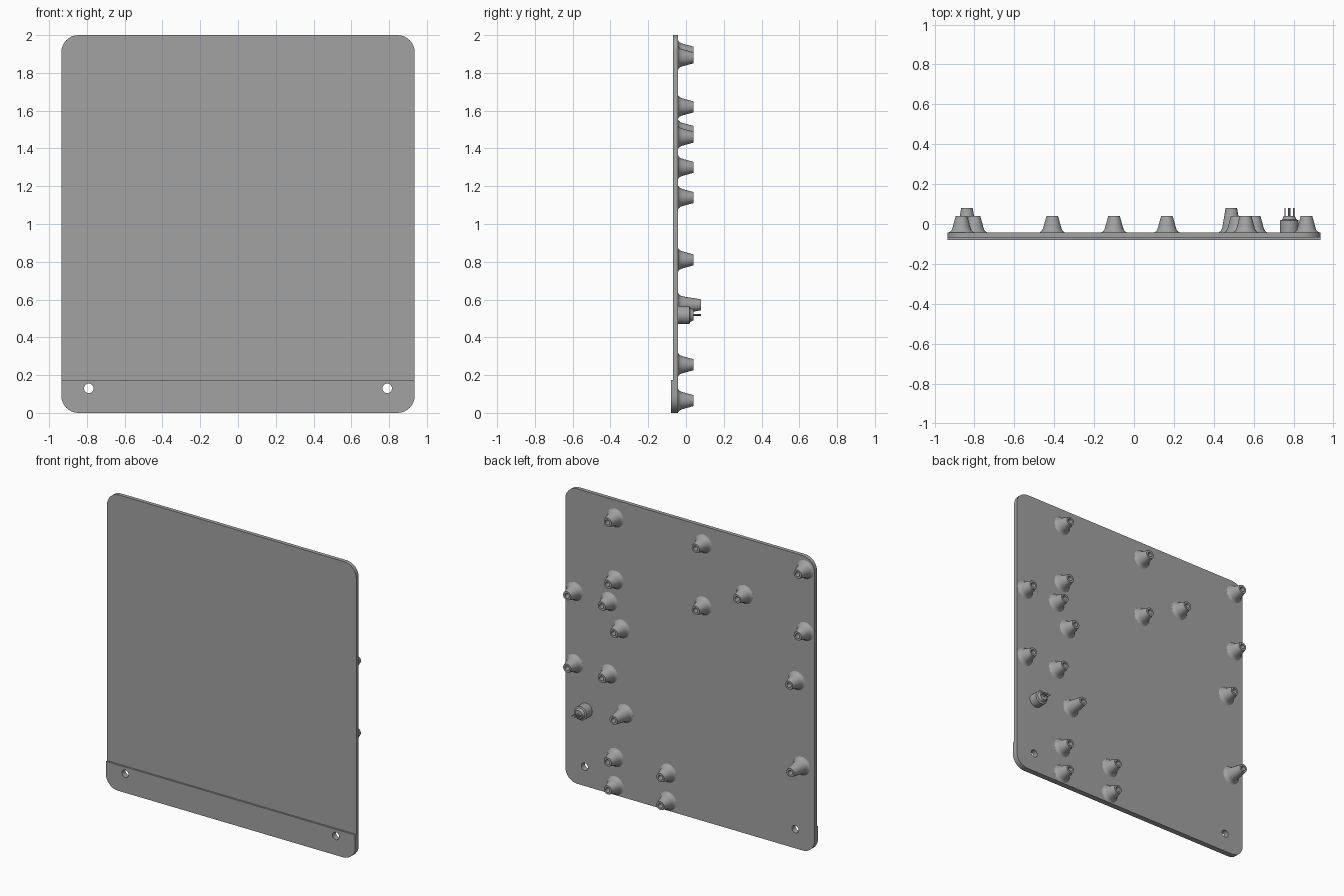
import bpy, bmesh, math
from mathutils import Matrix

if "Cube" in bpy.data.objects:
    bpy.data.objects.remove(bpy.data.objects["Cube"])

HALF, BACK, SPLIT, R = 0.935, -0.042, 0.175, 0.09

grey = bpy.data.materials.new("plain grey")
grey.diffuse_color = (0.36, 0.36, 0.36, 1)
grey.use_nodes = True
grey.node_tree.nodes["Principled BSDF"].inputs["Base Color"].default_value = grey.diffuse_color


def finish(name, bm, smooth=True):
    bmesh.ops.recalc_face_normals(bm, faces=bm.faces)
    me = bpy.data.meshes.new(name)
    bm.to_mesh(me)
    bm.free()
    ob = bpy.data.objects.new(name, me)
    bpy.context.collection.objects.link(ob)
    me.materials.append(grey)
    if smooth:
        bpy.ops.object.select_all(action='DESELECT')
        ob.select_set(True)
        bpy.context.view_layer.objects.active = ob
        bpy.ops.object.shade_smooth_by_angle(angle=math.radians(35))
    return ob


def corner(cx, cz, start):
    """Quarter circle of outline points."""
    return [(cx + R * math.cos(start + i * math.pi / 16),
             cz + R * math.sin(start + i * math.pi / 16)) for i in range(9)]


def slab(name, outline, y0, y1):
    bm = bmesh.new()
    face = bm.faces.new([bm.verts.new((x, y0, z)) for x, z in outline])
    ext = bmesh.ops.extrude_face_region(bm, geom=[face])
    verts = [v for v in ext["geom"] if isinstance(v, bmesh.types.BMVert)]
    bmesh.ops.translate(bm, verts=verts, vec=(0, y1 - y0, 0))
    return finish(name, bm)


def lathe(name, profile, x, z, y=BACK, segs=24):
    """Revolve (radius, height) points around an axis pointing to the back."""
    bm = bmesh.new()
    rings = []
    for r, h in profile:
        if r == 0:
            rings.append([bm.verts.new((x, y + h, z))])
        else:
            rings.append([bm.verts.new((x + r * math.cos(a), y + h, z + r * math.sin(a)))
                          for a in (2 * math.pi * i / segs for i in range(segs))])
    for lo, hi in zip(rings, rings[1:]):
        for i in range(segs):
            j = (i + 1) % segs
            if len(hi) == 1:
                bm.faces.new((lo[i], lo[j], hi[0]))
            else:
                bm.faces.new((lo[i], lo[j], hi[j], hi[i]))
    return finish(name, bm)


# Thin upper panel and thicker bottom strip
upper = ([(-HALF, SPLIT), (HALF, SPLIT)] + corner(HALF - R, 2 - R, 0)
         + corner(R - HALF, 2 - R, math.pi / 2))
lower = ([(HALF, SPLIT), (-HALF, SPLIT)] + corner(R - HALF, R, math.pi)
         + corner(HALF - R, R, 1.5 * math.pi))
slab("upper_panel", upper, -0.068, BACK)
strip = slab("bottom_strip", lower, -0.08, BACK)

# Two screw holes through the bottom strip
bm = bmesh.new()
for x in (-0.79, 0.79):
    bmesh.ops.create_cone(
        bm, cap_ends=True, segments=32, radius1=0.025, radius2=0.025, depth=0.3,
        matrix=Matrix.Translation((x, -0.06, 0.13)) @ Matrix.Rotation(math.pi / 2, 4, 'X'))
cutter = finish("hole_cutter", bm, smooth=False)
cutter.hide_render = True
cutter.hide_set(True)
cut = strip.modifiers.new("screw holes", 'BOOLEAN')
cut.object = cutter
cut.solver = 'EXACT'

# Flared hollow standoffs: short and tall
FLARE = [(0.063, 0), (0.055, 0.005), (0.049, 0.013), (0.045, 0.024)]


def standoff_profile(h):
    return FLARE + [(0.029, h), (0.016, h), (0.016, h - 0.05), (0, h - 0.05)]


SHORT = [(0.56, 1.88), (-0.10, 1.88), (-0.865, 1.91), (-0.41, 1.62), (-0.10, 1.46),
         (-0.865, 1.49), (-0.80, 1.14), (0.56, 1.46), (0.865, 1.30), (0.605, 1.30),
         (0.515, 1.14), (0.865, 0.81), (0.605, 0.81), (0.56, 0.255), (0.56, 0.065),
         (0.165, 0.255), (0.165, 0.065)]
TALL = [(-0.838, 0.572), (0.488, 0.572)]
for x, z in SHORT:
    lathe("short_standoff", standoff_profile(0.082), x, z)
for x, z in TALL:
    lathe("tall_standoff", standoff_profile(0.122), x, z)

# Round plug with a stepped shoulder and three pins
PX, PZ = 0.779, 0.518
lathe("plug_body", [(0.047, 0), (0.047, 0.06), (0.036, 0.064), (0.028, 0.082), (0, 0.082)], PX, PZ)
for dx, r in ((-0.022, 0.003), (0, 0.006), (0.022, 0.003)):
    lathe("plug_pin", [(r, 0.075), (r, 0.122), (0, 0.122)], PX + dx, PZ, segs=10)
